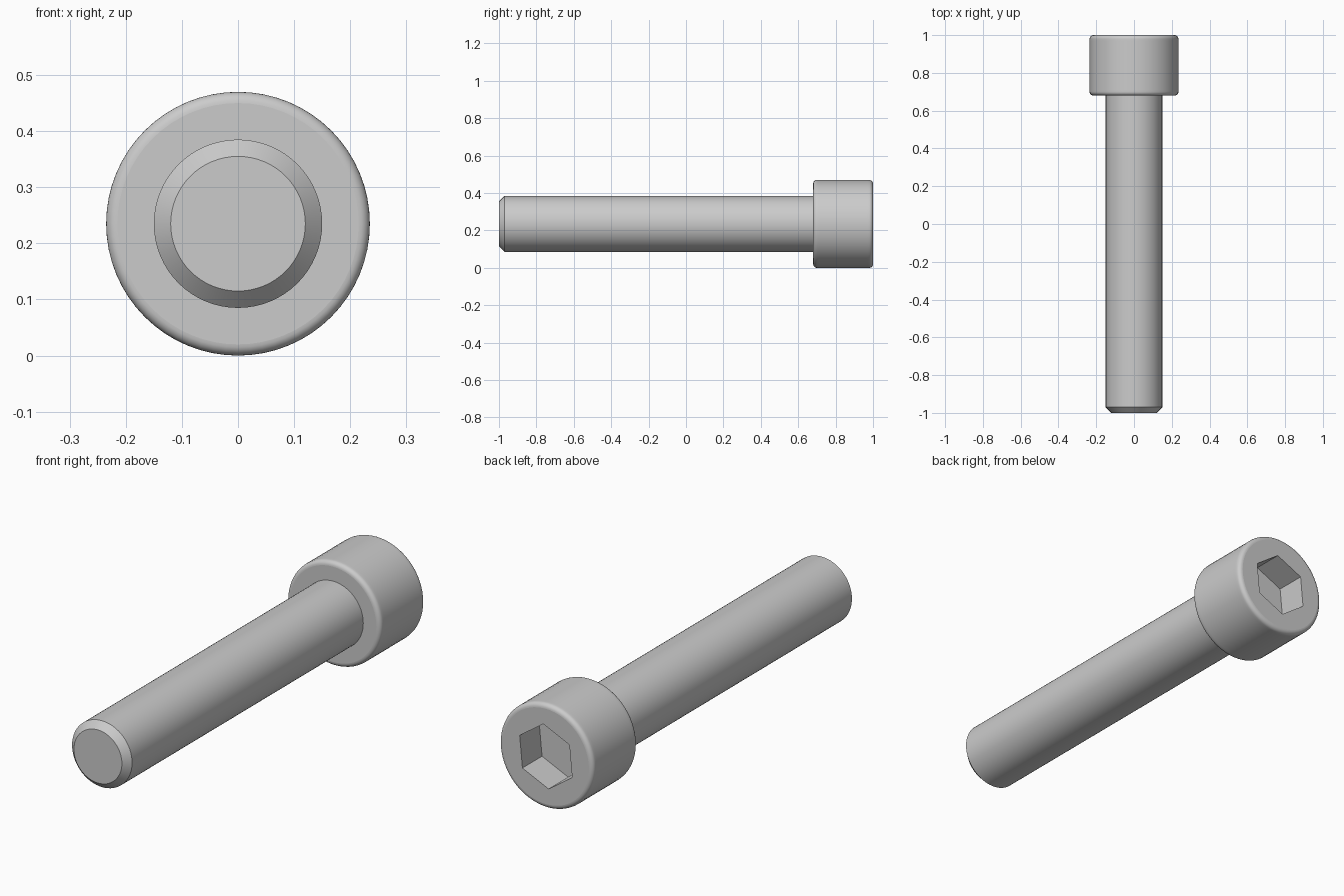
import bpy
import bmesh
from math import sin, cos, pi, radians
from mathutils import Matrix, Vector

default = bpy.data.objects.get("Cube")
if default:
    bpy.data.objects.remove(default, do_unlink=True)

HEAD_R, SHAFT_R, FILLET = 0.235, 0.15, 0.02
HEAD_Y, END_Y, TIP_Y, CHAMFER = 0.68, 1.0, -1.0, 0.03
SOCKET_R, SOCKET_DEPTH, SOCKET_TURN = 0.144, 0.14, radians(-5.5)
AXIS = Vector((0, 0, HEAD_R))

steel = bpy.data.materials.new("steel_grey")
steel.use_nodes = True
grey = (0.6, 0.6, 0.6, 1)
steel.diffuse_color = grey
steel.node_tree.nodes["Principled BSDF"].inputs["Base Color"].default_value = grey


def add_object(name, bm):
    bmesh.ops.recalc_face_normals(bm, faces=bm.faces)
    mesh = bpy.data.meshes.new(name)
    bm.to_mesh(mesh)
    bm.free()
    mesh.materials.append(steel)
    obj = bpy.data.objects.new(name, mesh)
    bpy.context.collection.objects.link(obj)
    return obj


def ring(bm, radius, y, sides, turn=0.0):
    return [bm.verts.new(AXIS + Vector((radius * cos(turn + 2 * pi * i / sides), y,
                                        radius * sin(turn + 2 * pi * i / sides))))
            for i in range(sides)]


def turned(name, profile, sides, turn=0.0):
    """Solid of stacked rings along y, closed with a flat cap at each end."""
    bm = bmesh.new()
    rings = [ring(bm, r, y, sides, turn) for r, y in profile]
    for a, b in zip(rings, rings[1:]):
        for i in range(sides):
            j = (i + 1) % sides
            bm.faces.new((a[i], a[j], b[j], b[i]))
    bm.faces.new(rings[0])
    bm.faces.new(rings[-1])
    return add_object(name, bm)


def select_only(obj):
    bpy.ops.object.select_all(action='DESELECT')
    obj.select_set(True)
    bpy.context.view_layer.objects.active = obj


def shade(obj):
    select_only(obj)
    bpy.ops.object.shade_smooth_by_angle(angle=radians(30))
    # Keep the end faces perfectly flat
    for face in obj.data.polygons:
        if abs(face.normal.y) > 0.999:
            face.use_smooth = False


# Shaft with a chamfered tip
shaft = turned("shaft", [(SHAFT_R - CHAMFER, TIP_Y), (SHAFT_R, TIP_Y + CHAMFER),
                         (SHAFT_R, HEAD_Y + 0.01)], 64)
shade(shaft)

# Cylindrical head with rounded rims
STEPS = 6
arc = [(HEAD_R - FILLET * (1 - sin(pi / 2 * k / STEPS)),
        FILLET * (1 - cos(pi / 2 * k / STEPS))) for k in range(STEPS + 1)]
arc.append((HEAD_R, FILLET + 0.01))
profile = [(r, HEAD_Y + d) for r, d in arc] + [(r, END_Y - d) for r, d in reversed(arc)]
head = turned("head", profile, 64)

# Hexagonal key socket cut into the back of the head
cutter = turned("socket_cutter", [(SOCKET_R, END_Y - SOCKET_DEPTH),
                                  (SOCKET_R, END_Y + 0.1)], 6, pi / 2 + SOCKET_TURN)
cutter.hide_render = True
cut = head.modifiers.new("socket", 'BOOLEAN')
cut.operation = 'DIFFERENCE'
cut.solver = 'EXACT'
cut.object = cutter
select_only(head)
bpy.ops.object.modifier_apply(modifier=cut.name)
bpy.data.objects.remove(cutter, do_unlink=True)
shade(head)
